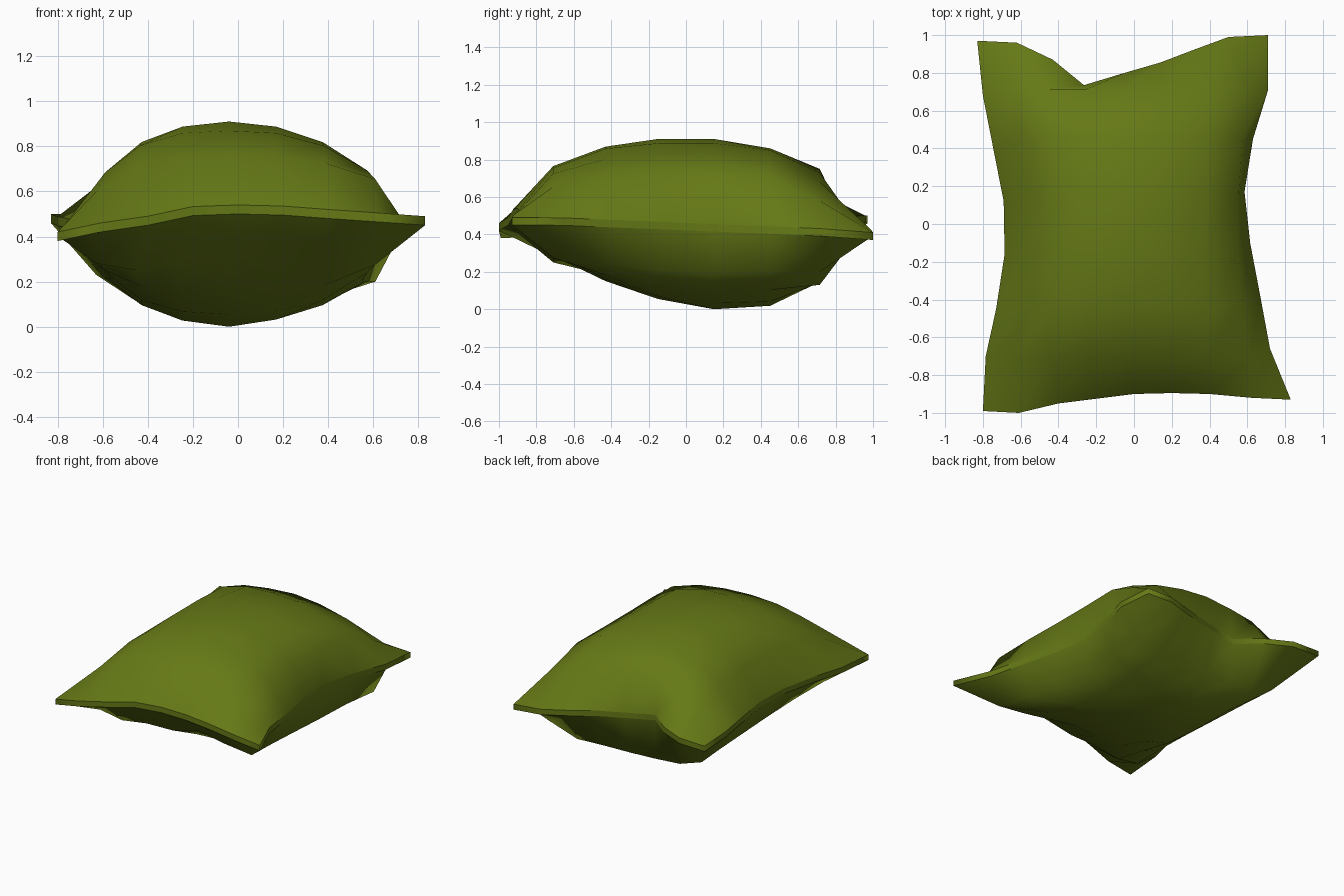
import bpy, bmesh

if "Cube" in bpy.data.objects:
    bpy.data.objects.remove(bpy.data.objects["Cube"])

# Seam edges: 9 points along x (front, back), 6 inner points along y (left, right)
front = [(-.80, -.99, .40), (-.61, -1.0, .44), (-.40, -.95, .47), (-.20, -.925, .513), (0, -.90, .52),
         (.20, -.895, .515), (.40, -.90, .50), (.62, -.92, .485), (.83, -.93, .47)]
back = [(-.83, .97, .48), (-.62, .96, .48), (-.43, .87, .475), (-.265, .735, .47), (-.05, .80, .455),
        (.14, .855, .44), (.31, .92, .42), (.50, .99, .405), (.71, 1.0, .39)]
left = [(-.785, -.70), (-.73, -.45), (-.685, -.16), (-.69, .12), (-.745, .40), (-.80, .68)]
right = [(.72, -.66), (.67, -.39), (.615, -.10), (.585, .17), (.63, .45), (.71, .71)]

# Inner grid spacing, end-row heights, and profiles for the middle rows
xs = [-.63, -.45, -.25, -.04, .17, .39, .61]
ys = [-.71, -.43, -.15, .15, .45, .715]
MID, PUFF, RIM = .455, .455, .02
top = dict(side=1, fx=[.53, .80, .95, 1, .95, .80, .55], fy=[.91, 1, 1, .89],
           first=[.60, .715, .755, .765, .755, .725, .655],
           last=[.62, .705, .735, .75, .73, .68, .58])
low = dict(side=-1, fx=[.54, .79, .94, 1, .93, .79, .57], fy=[.67, .88, 1, .96],
           first=[.28, .25, .28, .285, .34, .30, .275],
           last=[.23, .17, .155, .145, .14, .13, .20])
bm = bmesh.new()


def sheet(side, fx, fy, first, last):
    """One cloth panel: fixed seam outline with a puffed inner grid."""
    rows = []
    for j in range(8):
        if j in (0, 7):
            pts = [(x, y, z + side * RIM) for x, y, z in (front if j == 0 else back)]
        else:
            y, t = ys[j - 1], j / 7
            seam_l, seam_r = .40 + .08 * t, .48 - .08 * t
            if j in (1, 6):
                heights = first if j == 1 else last
            else:
                heights = [MID + side * PUFF * (f * fy[j - 2] + min(f, fy[j - 2])) / 2 for f in fx]
            if side < 0:
                heights = [max(h, .0) for h in heights]
            waist = .10 * (1 - (y / .72) ** 2)
            pts = [(*left[j - 1], seam_l + side * RIM)]
            pts += [(x * (1 - waist * (x / .62) ** 2), y, h) for x, h in zip(xs, heights)]
            pts += [(*right[j - 1], seam_r + side * RIM)]
        rows.append([bm.verts.new(p) for p in pts])
    for a, b in zip(rows, rows[1:]):
        for i in range(8):
            q = [a[i], a[i + 1], b[i + 1], b[i]]
            bm.faces.new(q if side > 0 else q[::-1]).smooth = True
    return rows[0] + [r[-1] for r in rows[1:-1]] + rows[-1][::-1] + [r[0] for r in rows[-2:0:-1]]


upper = sheet(**top)
lower = sheet(**low)

# Narrow band joining both panels, with crisp borders
n = len(upper)
for k in range(n):
    m = (k + 1) % n
    band = bm.faces.new((lower[k], lower[m], upper[m], upper[k]))
    band.smooth = True
    for e in band.edges:
        if (e.verts[0] in upper) == (e.verts[1] in upper):
            e.smooth = False

bmesh.ops.recalc_face_normals(bm, faces=bm.faces)
mesh = bpy.data.meshes.new("pillow")
bm.to_mesh(mesh)
bm.free()
pillow = bpy.data.objects.new("pillow", mesh)
bpy.context.collection.objects.link(pillow)

# Olive cloth
cloth = bpy.data.materials.new("olive_cloth")
cloth.diffuse_color = (.13, .19, .008, 1)
cloth.use_nodes = True
cloth.node_tree.nodes["Principled BSDF"].inputs["Base Color"].default_value = cloth.diffuse_color
mesh.materials.append(cloth)
